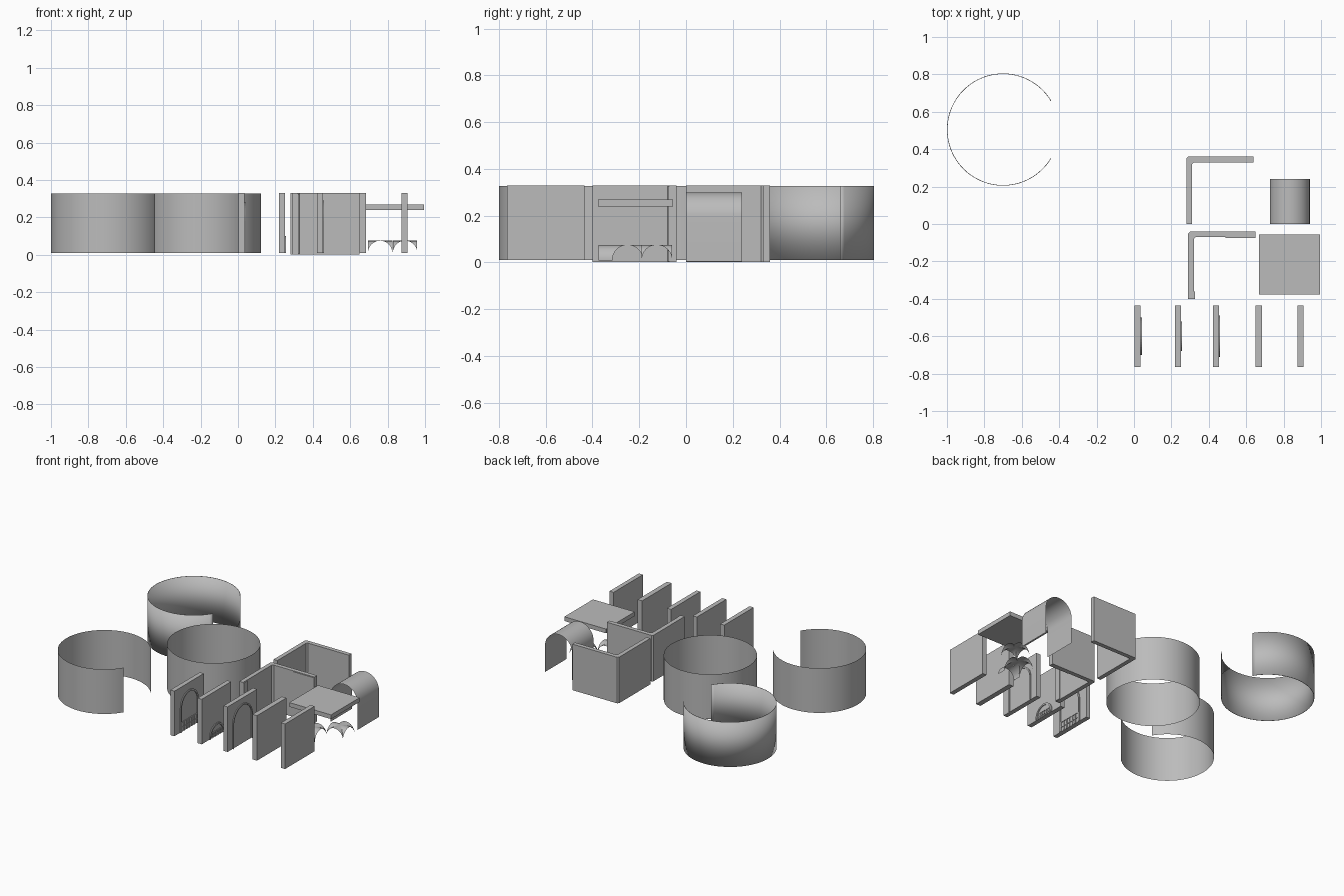
import bpy, bmesh
from math import cos, sin, pi, radians

cube = bpy.data.objects.get("Cube")
if cube:
    bpy.data.objects.remove(cube)

grey = bpy.data.materials.new("plaster_grey")
grey.use_nodes = True
grey.diffuse_color = (0.5, 0.5, 0.5, 1)
grey.node_tree.nodes["Principled BSDF"].inputs["Base Color"].default_value = (0.5, 0.5, 0.5, 1)


def finish(name, bm, smooth=False):
    bmesh.ops.recalc_face_normals(bm, faces=bm.faces)
    mesh = bpy.data.meshes.new(name)
    bm.to_mesh(mesh)
    bm.free()
    mesh.materials.append(grey)
    obj = bpy.data.objects.new(name, mesh)
    bpy.context.collection.objects.link(obj)
    if smooth:
        bpy.ops.object.select_all(action='DESELECT')
        obj.select_set(True)
        bpy.context.view_layer.objects.active = obj
        bpy.ops.object.shade_smooth_by_angle(angle=radians(35))
    return obj


def box(name, x0, x1, y0, y1, z0, z1):
    bm = bmesh.new()
    bmesh.ops.create_cube(bm, size=1)
    for v in bm.verts:
        v.co = ((x0 + x1) / 2 + v.co.x * (x1 - x0),
                (y0 + y1) / 2 + v.co.y * (y1 - y0),
                (z0 + z1) / 2 + v.co.z * (z1 - z0))
    return finish(name, bm)


def sheet(name, path, step, closed=False, smooth=True):
    """Sweep an open line of points along one vector."""
    bm = bmesh.new()
    a = [bm.verts.new(p) for p in path]
    b = [bm.verts.new([p[i] + step[i] for i in range(3)]) for p in path]
    n = len(path)
    for i in range(n if closed else n - 1):
        j = (i + 1) % n
        bm.faces.new((a[i], a[j], b[j], b[i]))
    return finish(name, bm, smooth)


def prism(name, outline, step):
    """Extrude a closed outline into a solid."""
    bm = bmesh.new()
    face = bm.faces.new([bm.verts.new(p) for p in outline])
    new = bmesh.ops.extrude_face_region(bm, geom=[face])["geom"]
    bmesh.ops.translate(bm, vec=step, verts=[v for v in new if isinstance(v, bmesh.types.BMVert)])
    return finish(name, bm)


# Round room walls: two with a doorway gap, one closed
def round_wall(name, cx, cy, gap):
    n = 72
    count = n + 1 if gap else n
    path = []
    for i in range(count):
        t = radians(gap + (360 - 2 * gap) * i / n)
        path.append((cx + 0.3 * cos(t), cy + 0.3 * sin(t), 0.01))
    return sheet(name, path, (0, 0, 0.317), closed=not gap)


back_ring = round_wall("open_round_wall_back", -0.7, 0.505, 31)
rim = back_ring.modifiers.new("thin_shell", 'SOLIDIFY')
rim.thickness = 0.003
round_wall("open_round_wall_front", -0.7, -0.5, 31)
round_wall("closed_round_wall", -0.177, -0.02, 0)


# L-shaped corner walls
def corner_wall(name, x, y, size, t):
    c = 0.01
    outline = [(x, y), (x + t, y), (x + t, y + size - t - c), (x + t + c, y + size - t),
               (x + size, y + size - t), (x + size, y + size), (x + c, y + size), (x, y + size - c)]
    return prism(name, [(px, py, 0.002) for px, py in outline], (0, 0, 0.327))


corner_wall("corner_wall_back", 0.28, 0.0, 0.36, 0.03)
corner_wall("corner_wall_front", 0.29, -0.4, 0.36, 0.03)
box("corner_trim_back", 0.49, 0.65, -0.076, -0.07, 0.004, 0.326)
box("corner_trim_side", 0.32, 0.326, -0.4, -0.36, 0.004, 0.326)

# Row of straight wall panels
panels = [0.02, 0.235, 0.438, 0.665, 0.89]
for i, x in enumerate(panels):
    box("wall_panel_%d" % (i + 1), x - 0.016, x + 0.016, -0.765, -0.435, 0.01, 0.33)
box("panel_backing", panels[3] + 0.016, panels[3] + 0.02, -0.765, -0.435, 0.01, 0.33)


# Raised arch trim on a panel face
def arch_line(cy, r, z0, spring):
    pts = [(cy - r, z0)]
    pts += [(cy - r * cos(pi * k / 20), spring + r * sin(pi * k / 20)) for k in range(21)]
    return pts + [(cy + r, z0)]


def arch_trim(name, x, cy, r, spring, width):
    outer = arch_line(cy, r, 0.01, spring)
    inner = arch_line(cy, r - width, 0.01, spring)
    outline = [(x, y, z) for y, z in outer + inner[::-1]]
    return prism(name, outline, (0.006, 0, 0))


def grille(name, x, cy, half, top):
    for k in range(7):
        y = cy - half + 2 * half * k / 6
        box("%s_bar_%d" % (name, k), x, x + 0.005, y - 0.003, y + 0.003, 0.01, top)
    for z in (top * 0.55, top):
        box(name + "_rail", x, x + 0.005, cy - half, cy + half, z - 0.004, z)


arch_trim("tall_arch_trim", 0.036, -0.6, 0.1, 0.18, 0.012)
grille("tall_arch_grille", 0.036, -0.6, 0.085, 0.08)
arch_trim("low_arch_trim", 0.251, -0.6, 0.08, 0.02, 0.012)
grille("low_arch_grille", 0.251, -0.6, 0.055, 0.05)
arch_trim("wide_arch_trim", 0.454, -0.6, 0.11, 0.18, 0.01)

# Raised flat slab
box("ceiling_slab", 0.667, 0.995, -0.377, -0.055, 0.24, 0.27)

# Tall barrel vault, open underneath
sheet("barrel_vault", [(y, 0.0, z) for y, z in arch_line(0.833, 0.107, 0.005, 0.193)], (0, 0.24, 0))


# Small cross vaults standing on four corners
def cross_vault(name, cx, cy, r):
    n = 24
    pos = [-cos(pi * k / n) for k in range(n + 1)]
    rise = [sin(pi * k / n) for k in range(n + 1)]
    bm = bmesh.new()
    grid = [[bm.verts.new((cx + r * pos[i], cy + r * pos[j], 0.01 + r * max(rise[i], rise[j])))
             for j in range(n + 1)] for i in range(n + 1)]
    for i in range(n):
        for j in range(n):
            a, b, c, d = grid[i][j], grid[i + 1][j], grid[i + 1][j + 1], grid[i][j + 1]
            # split along the groin
            if i == j:
                bm.faces.new((a, b, c))
                bm.faces.new((a, c, d))
            elif i + j == n - 1:
                bm.faces.new((a, b, d))
                bm.faces.new((b, c, d))
            else:
                bm.faces.new((a, b, c, d))
    return finish(name, bm, True)


cross_vault("cross_vault_back", 0.893, -0.125, 0.065)
cross_vault("cross_vault_front", 0.76, -0.25, 0.065)
sheet("small_barrel_vault", [(x, -0.375, z) for x, z in arch_line(0.76, 0.065, 0.009, 0.01)], (0, 0.06, 0))
